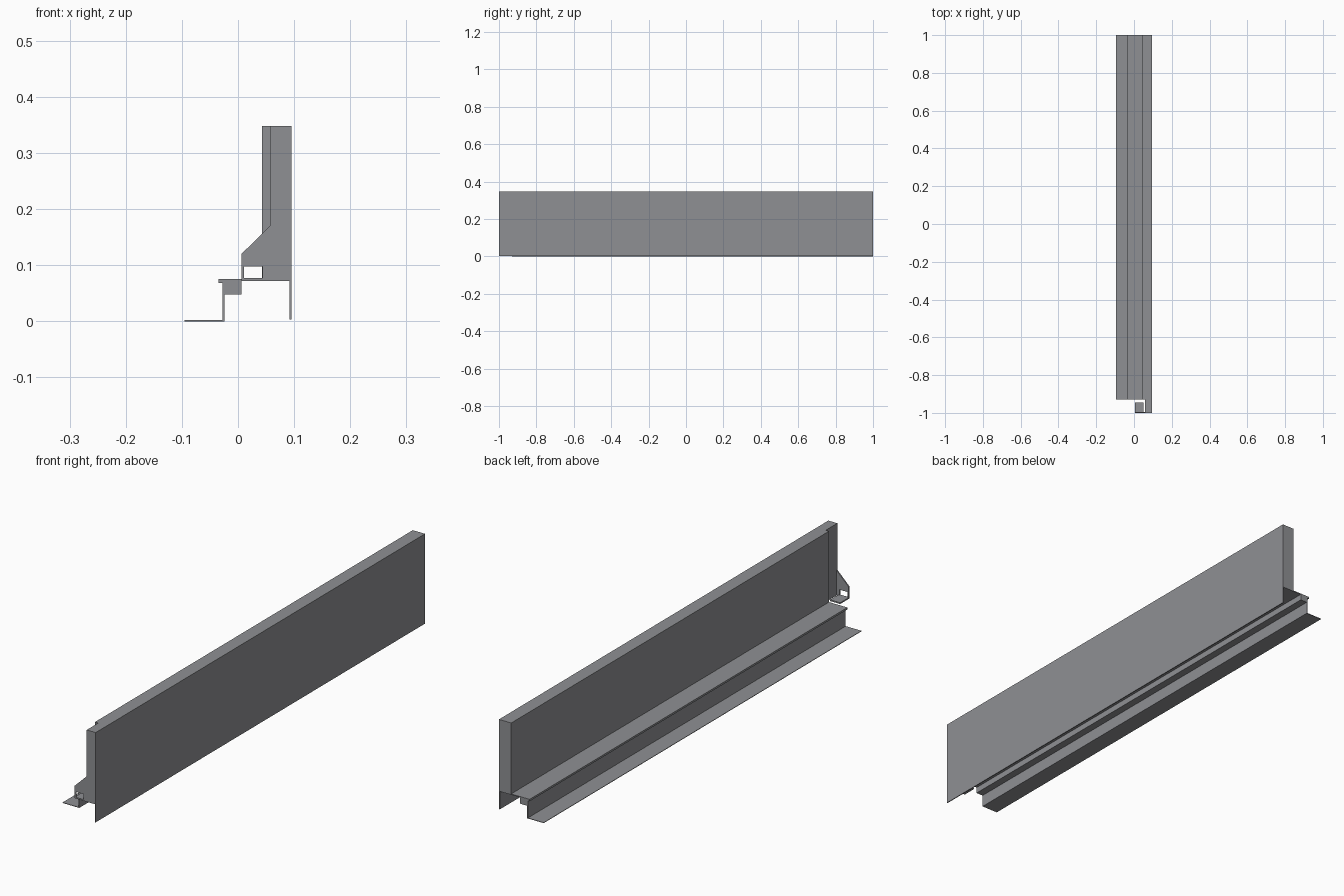
import bpy
import bmesh

if "Cube" in bpy.data.objects:
    bpy.data.objects.remove(bpy.data.objects["Cube"])

# Dark grey metal shared by every part
metal = bpy.data.materials.new("dark_grey_metal")
metal.diffuse_color = (0.275, 0.28, 0.295, 1.0)
metal.use_nodes = True
metal.node_tree.nodes["Principled BSDF"].inputs["Base Color"].default_value = metal.diffuse_color


def extrude_profile(name, pts, y0, y1):
    """Solid made from an x-z outline swept from y0 to y1."""
    bm = bmesh.new()
    face = bm.faces.new([bm.verts.new((x, y0, z)) for x, z in pts])
    swept = bmesh.ops.extrude_face_region(bm, geom=[face])["geom"]
    verts = [g for g in swept if isinstance(g, bmesh.types.BMVert)]
    bmesh.ops.translate(bm, verts=verts, vec=(0, y1 - y0, 0))
    bmesh.ops.recalc_face_normals(bm, faces=bm.faces)
    mesh = bpy.data.meshes.new(name)
    bm.to_mesh(mesh)
    bm.free()
    mesh.materials.append(metal)
    obj = bpy.data.objects.new(name, mesh)
    bpy.context.collection.objects.link(obj)
    return obj


def rect(x0, x1, z0, z1):
    return [(x0, z0), (x1, z0), (x1, z1), (x0, z1)]


def panel(inner):
    """Deep upper body with a thin skirt hanging to the ground."""
    return [(0.095, 0.003), (0.095, 0.348), (inner, 0.348),
            (inner, 0.072), (0.0915, 0.072), (0.0915, 0.003)]


FRONT, STEP, BACK = -1.0, -0.93, 1.0

# Long upright panel, slightly thinner at the front end
extrude_profile("panel_body", panel(0.043), STEP, BACK)
extrude_profile("panel_end", panel(0.057), FRONT, STEP)

# Folded ledge: shelf with lip, stepped rib, riser and ground flange
extrude_profile("stepped_ledge", [
    (0.043, 0.0755), (-0.035, 0.0755), (-0.035, 0.068), (-0.028, 0.068),
    (-0.028, 0.002), (-0.095, 0.002), (-0.095, 0.0), (-0.024, 0.0),
    (-0.024, 0.048), (0.006, 0.048), (0.006, 0.072), (0.043, 0.072),
], STEP, BACK)

# End bracket: gusset plate around a rectangular opening
extrude_profile("bracket_gusset", [
    (0.006, 0.076), (0.006, 0.12), (0.057, 0.17), (0.057, 0.072),
    (0.044, 0.072), (0.044, 0.098), (0.011, 0.098), (0.011, 0.076),
], FRONT, FRONT + 0.005)

# Bracket foot: flat plate along the bottom of the gusset
extrude_profile("bracket_foot", rect(0.006, 0.049, 0.072, 0.077), FRONT, -0.945)
